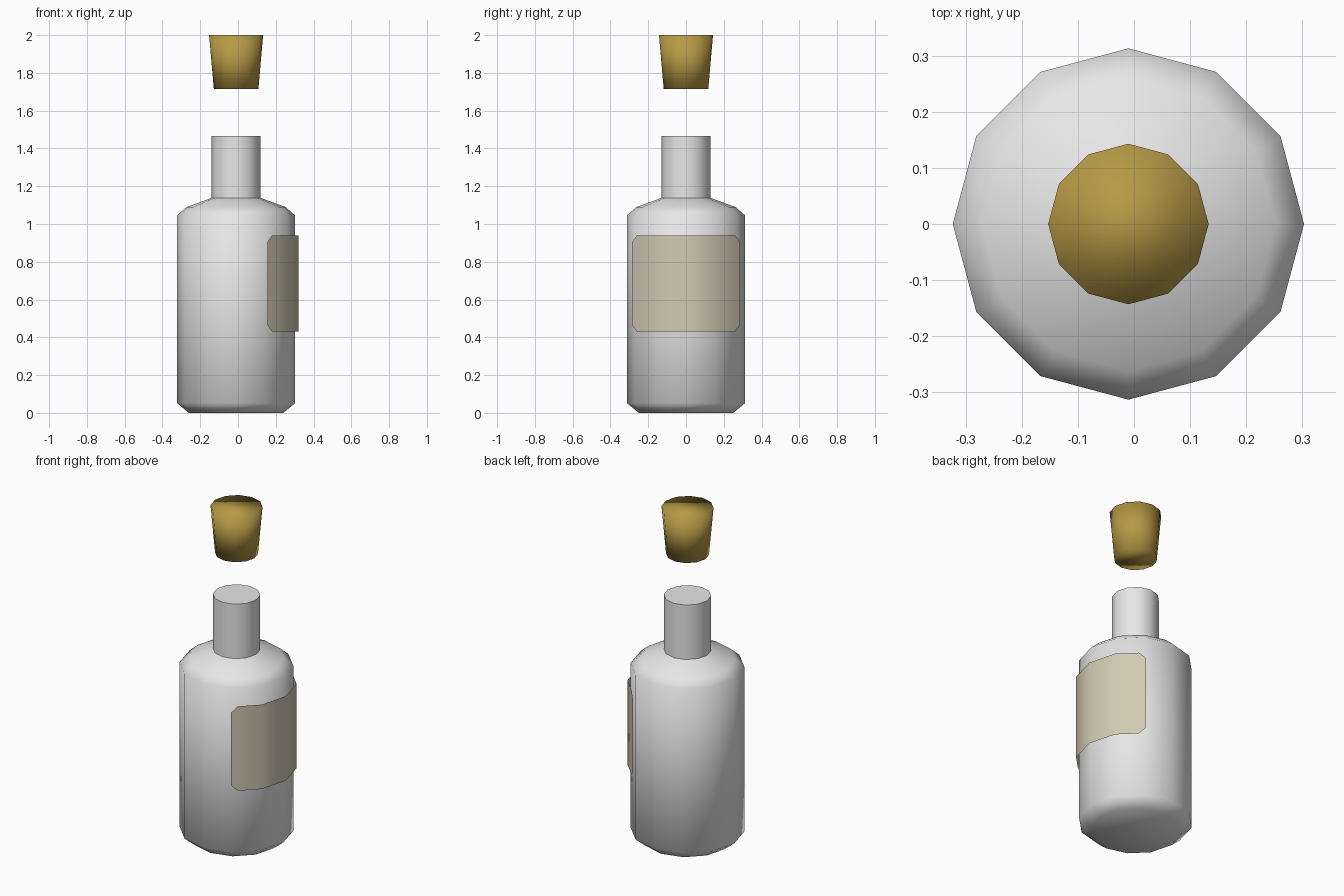
import bpy, math

if "Cube" in bpy.data.objects:
    bpy.data.objects.remove(bpy.data.objects["Cube"])

SIDES = 12
CX = -0.01  # bottle axis; the label makes the model lopsided


def material(name, rgb):
    m = bpy.data.materials.new(name)
    m.diffuse_color = (*rgb, 1)
    m.use_nodes = True
    m.node_tree.nodes["Principled BSDF"].inputs["Base Color"].default_value = m.diffuse_color
    return m


def make(name, verts, faces, mat, angle):
    me = bpy.data.meshes.new(name)
    me.from_pydata(verts, [], faces)
    me.materials.append(mat)
    ob = bpy.data.objects.new(name, me)
    ob.location.x = CX
    bpy.context.collection.objects.link(ob)
    bpy.ops.object.select_all(action='DESELECT')
    ob.select_set(True)
    bpy.context.view_layer.objects.active = ob
    bpy.ops.object.shade_smooth_by_angle(angle=math.radians(angle))
    return ob


def polar(r, deg, z):
    a = math.radians(deg)
    return (r * math.cos(a), r * math.sin(a), z)


def lathe(name, profile, mat, angle):
    """Spin (radius, z) pairs, bottom to top, and cap both ends."""
    n = SIDES
    verts = [polar(r, 360 * i / n, z) for r, z in profile for i in range(n)]
    faces = [(k * n + i, k * n + (i + 1) % n, (k + 1) * n + (i + 1) % n, (k + 1) * n + i)
             for k in range(len(profile) - 1) for i in range(n)]
    faces.append(tuple(reversed(range(n))))
    faces.append(tuple(range((len(profile) - 1) * n, len(profile) * n)))
    return make(name, verts, faces, mat, angle)


glass = material("pale glass", (0.8, 0.8, 0.8))
cork_mat = material("cork", (0.47, 0.32, 0.06))
paper = material("label paper", (0.64, 0.59, 0.45))

# Bottle body with bevelled base, shoulder and neck
lathe("bottle", [(0.25, 0.0), (0.313, 0.052), (0.313, 1.045), (0.262, 1.09),
                 (0.13, 1.138), (0.13, 1.467)], glass, 60)

# Tapered cork floating above the neck
lathe("cork", [(0.118, 1.715), (0.143, 2.0)], cork_mat, 180)

# Label sheet wrapped on the +x side, with clipped corners
R, Z0, Z1, CLIP = 0.33, 0.43, 0.94, 0.035


def clip_point(sign):
    a, b = polar(R, 60 * sign, 0), polar(R, 30 * sign, 0)
    t = 0.22
    return (a[0] + (b[0] - a[0]) * t, a[1] + (b[1] - a[1]) * t)


columns = [(*polar(R, -60, 0)[:2], CLIP), (*clip_point(-1), 0)]
columns += [(*polar(R, d, 0)[:2], 0) for d in (-30, 0, 30)]
columns += [(*clip_point(1), 0), (*polar(R, 60, 0)[:2], CLIP)]
verts = [v for x, y, c in columns for v in ((x, y, Z0 + c), (x, y, Z1 - c))]
faces = [(2 * i, 2 * i + 2, 2 * i + 3, 2 * i + 1) for i in range(len(columns) - 1)]
make("label", verts, faces, paper, 60)
